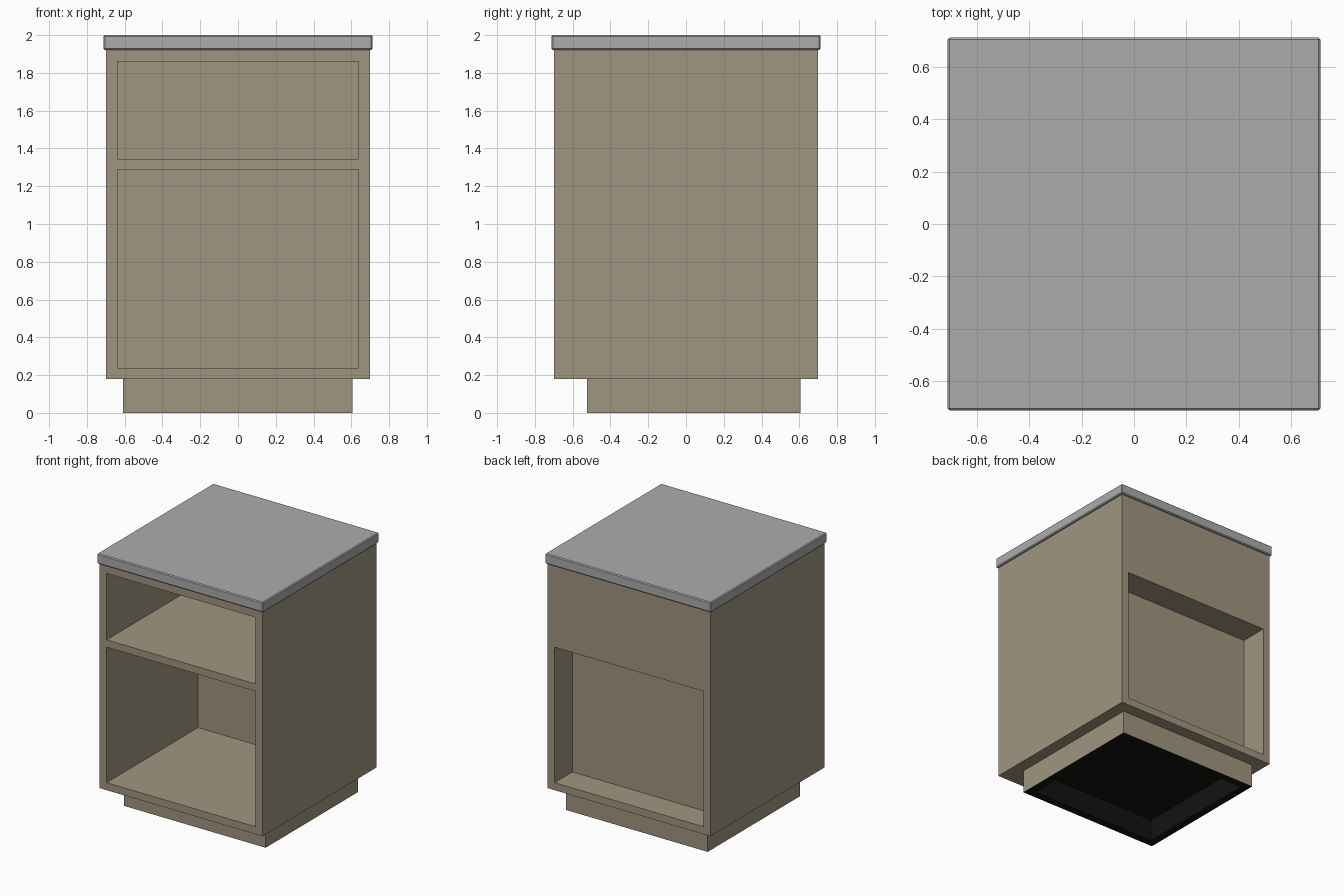
import bpy
import bmesh

if "Cube" in bpy.data.objects:
    bpy.data.objects.remove(bpy.data.objects["Cube"])


def material(name, rgb):
    m = bpy.data.materials.new(name)
    m.diffuse_color = (*rgb, 1)
    m.use_nodes = True
    m.node_tree.nodes["Principled BSDF"].inputs["Base Color"].default_value = m.diffuse_color
    return m


def box(name, x, y, z, mat):
    """Box from (min, max) ranges on each axis."""
    bm = bmesh.new()
    bmesh.ops.create_cube(bm, size=1)
    for v in bm.verts:
        for i, r in enumerate((x, y, z)):
            v.co[i] = r[0] if v.co[i] < 0 else r[1]
    me = bpy.data.meshes.new(name)
    bm.to_mesh(me)
    bm.free()
    me.materials.append(mat)
    ob = bpy.data.objects.new(name, me)
    bpy.context.collection.objects.link(ob)
    return ob


def apply(ob, mod):
    bpy.context.view_layer.objects.active = ob
    bpy.ops.object.modifier_apply(modifier=mod.name)


def carve(ob, x, y, z):
    """Cut a rectangular recess, then discard the cutter."""
    cutter = box("cutter", x, y, z, ob.data.materials[0])
    cutter.hide_render = True
    mod = ob.modifiers.new("recess", 'BOOLEAN')
    mod.operation = 'DIFFERENCE'
    mod.solver = 'EXACT'
    mod.object = cutter
    apply(ob, mod)
    bpy.data.objects.remove(cutter)


taupe = material("taupe wood", (0.352, 0.305, 0.216))
grey = material("grey top", (0.413, 0.413, 0.413))
black = material("black underside", (0.006, 0.006, 0.005))

# Cabinet carcass with front compartments and a recess at the back
body = box("cabinet_body", (-.698, .698), (-.698, .698), (.18, 1.92), taupe)
carve(body, (-.638, .638), (-.9, .64), (1.345, 1.86))
carve(body, (-.638, .638), (-.9, .42), (.238, 1.288))
carve(body, (-.638, .638), (.48, .9), (.238, 1.288))

# Set-back plinth, hollow and black underneath
plinth = box("plinth", (-.61, .605), (-.525, .605), (0, .18), taupe)
carve(plinth, (-.55, .545), (-.465, .545), (-.1, .17))
plinth.data.materials.append(black)
for p in plinth.data.polygons:
    c = p.center
    inner = abs(c.x) < .58 and -.5 < c.y < .58 and c.z < .175
    if p.normal.z < -.5 or inner:
        p.material_index = 1

# Overhanging top slab with a fine chamfer
slab = box("top_slab", (-.712, .712), (-.712, .712), (1.922, 2), grey)
bev = slab.modifiers.new("chamfer", 'BEVEL')
bev.width = .007
bev.segments = 1
apply(slab, bev)
